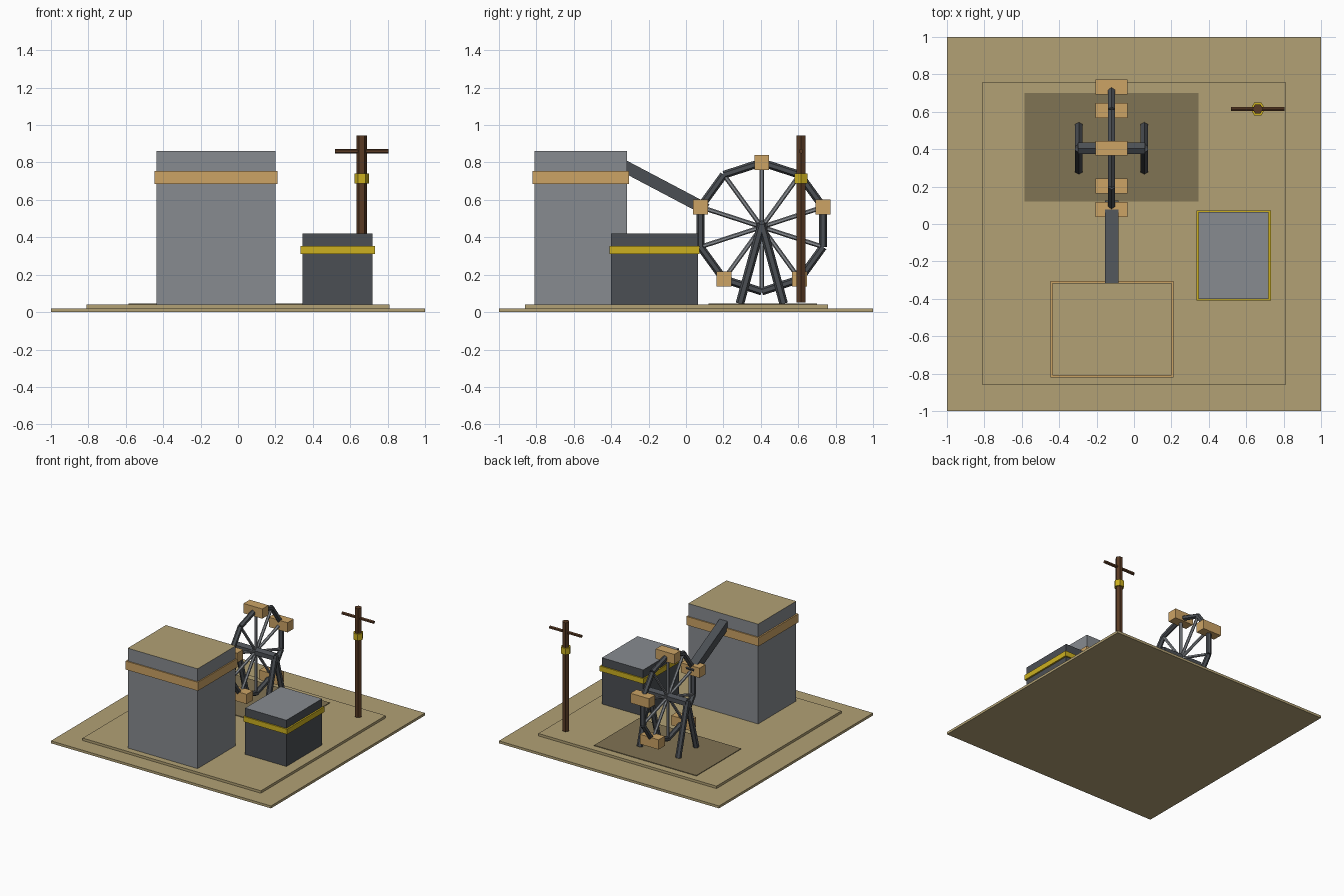
import bpy
import math
from mathutils import Vector

cube = bpy.data.objects.get("Cube")
if cube:
    bpy.data.objects.remove(cube, do_unlink=True)


def material(name, rgb):
    """Flat material from 0-255 display colour, stored as linear."""
    lin = [((c / 255 + 0.055) / 1.055) ** 2.4 for c in rgb] + [1.0]
    mat = bpy.data.materials.new(name)
    mat.use_nodes = True
    mat.diffuse_color = lin
    mat.node_tree.nodes["Principled BSDF"].inputs["Base Color"].default_value = lin
    return mat


sand = material("sand", (178, 161, 117))
pit = material("dark earth", (128, 115, 83))
grey = material("grey panel", (135, 139, 144))
dark = material("dark metal", (75, 79, 84))
wood = material("light wood", (204, 163, 101))
yellow = material("yellow paint", (204, 176, 32))
brown = material("brown wood", (88, 58, 36))


def finish(name, *mats):
    obj = bpy.context.object
    obj.name = name
    for mat in mats:
        obj.data.materials.append(mat)
    return obj


def box(name, x, y, z, mat, top=None):
    """Box from (min, max) ranges, with an optional colour for its top face."""
    lo, hi = Vector((x[0], y[0], z[0])), Vector((x[1], y[1], z[1]))
    bpy.ops.mesh.primitive_cube_add(size=1, location=(lo + hi) / 2)
    obj = finish(name, mat)
    obj.scale = hi - lo
    if top:
        obj.data.materials.append(top)
        for face in obj.data.polygons:
            face.material_index = int(face.normal.z > 0.5)
    return obj


def block(name, centre, size, mat):
    bpy.ops.mesh.primitive_cube_add(size=1, location=centre)
    obj = finish(name, mat)
    obj.scale = size
    return obj


def rod(name, a, b, radius, mat):
    """Six-sided bar between two points."""
    a, b = Vector(a), Vector(b)
    bpy.ops.mesh.primitive_cylinder_add(vertices=6, radius=radius,
                                        depth=(b - a).length, location=(a + b) / 2)
    obj = finish(name, mat)
    obj.rotation_euler = (b - a).to_track_quat('Z', 'Y').to_euler()
    return obj


# Ground
box("ground_slab", (-1, 1), (-1, 1), (0, 0.02), sand)
box("raised_slab", (-0.81, 0.81), (-0.86, 0.76), (0.02, 0.04), sand)
box("pit_plate", (-0.585, 0.345), (0.12, 0.70), (0.04, 0.045), pit)

# Buildings with trim bands
box("tower", (-0.435, 0.2), (-0.81, -0.315), (0.04, 0.86), grey, sand)
box("tower_band", (-0.447, 0.21), (-0.82, -0.305), (0.685, 0.755), wood)
box("shed", (0.345, 0.72), (-0.4, 0.063), (0.04, 0.42), dark, grey)
box("shed_band", (0.335, 0.733), (-0.41, 0.073), (0.31, 0.353), yellow)

# Wheel: rim, spokes and buckets
hub = Vector((-0.12, 0.405, 0.455))
wheel_radius = 0.345
sides = 10


def rim_point(i):
    angle = math.pi / 2 + i * math.tau / sides
    return hub + wheel_radius * Vector((0, math.cos(angle), math.sin(angle)))


for i in range(sides):
    rod(f"rim_{i}", rim_point(i), rim_point(i + 1), 0.021, dark)
    rod(f"spoke_{i}", hub, rim_point(i), 0.012, grey)
    if i % 2 == 0:
        block(f"bucket_{i}", rim_point(i), (0.17, 0.08, 0.08), wood)

# Axle and A-frame legs
half = Vector((0.18, 0, 0))
rod("axle", hub - half, hub + half, 0.035, dark)
for side in (-1, 1):
    for end in (-1, 1):
        x = hub.x + side * 0.175
        rod(f"leg_{side}_{end}", (x, hub.y + end * 0.117, 0.045),
            (x, hub.y, hub.z + 0.015), 0.023, dark)

# Chute from tower to wheel
chute_top, chute_end = Vector((-0.12, -0.4, 0.817)), Vector((-0.12, 0.11, 0.548))
run = chute_end - chute_top
chute = block("chute", (chute_top + chute_end) / 2, (0.072, run.length, 0.065), dark)
chute.rotation_euler.x = math.atan2(run.z, run.y)

# Utility pole
px, py = 0.662, 0.615
for name, z0, z1, radius, mat in (("pole", 0.05, 0.945, 0.028, brown),
                                  ("pole_collar", 0.687, 0.74, 0.039, yellow)):
    pole = rod(name, (px, py, z0), (px, py, z1), radius, mat)
    pole.rotation_euler.z += math.radians(30)
rod("crossarm", (px - 0.143, py, 0.86), (px + 0.143, py, 0.86), 0.013, brown)
